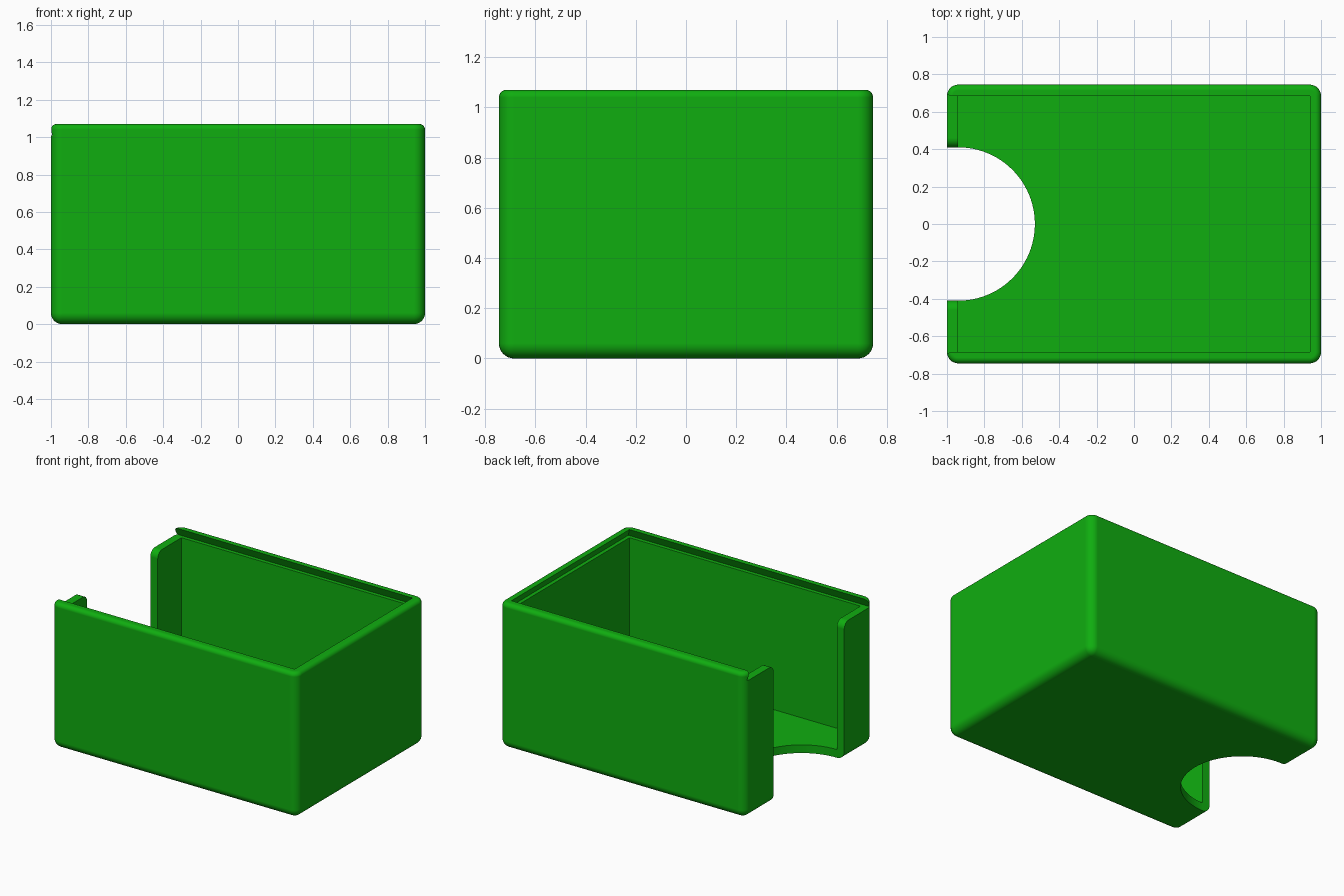
import bpy
import bmesh
from math import radians, sin, cos, pi

if "Cube" in bpy.data.objects:
    bpy.data.objects.remove(bpy.data.objects["Cube"])

X, Y, H = 1.0, 0.745, 1.07       # half length, half width, height
WALL, R, TOP_R = 0.06, 0.06, 0.03
LEDGE = 1.01                     # height of the lid slot floor
NOTCH, FILLET = 0.41, 0.05       # half width of the opening, its top rounding


def finish(name, bm):
    bmesh.ops.recalc_face_normals(bm, faces=bm.faces[:])
    mesh = bpy.data.meshes.new(name)
    bm.to_mesh(mesh)
    bm.free()
    obj = bpy.data.objects.new(name, mesh)
    bpy.context.collection.objects.link(obj)
    return obj


def loft(name, lower, upper):
    """Solid between two matching outlines."""
    bm = bmesh.new()
    a = [bm.verts.new(p) for p in lower]
    b = [bm.verts.new(p) for p in upper]
    bm.faces.new(a)
    bm.faces.new(b)
    n = len(a)
    for i in range(n):
        j = (i + 1) % n
        bm.faces.new((a[i], a[j], b[j], b[i]))
    return finish(name, bm)


def rect(x0, x1, y, z):
    return [(x0, -y, z), (x1, -y, z), (x1, y, z), (x0, y, z)]


# Outer shell: rounded block with a tighter rounding along the top
bm = bmesh.new()
bmesh.ops.create_cube(bm, size=1)
for v in bm.verts:
    v.co = (v.co.x * 2 * X, v.co.y * 2 * Y, (v.co.z + 0.5) * H)


def on_top(e):
    return all(v.co.z > H - 1e-4 for v in e.verts)


bmesh.ops.bevel(bm, geom=[e for e in bm.edges if not on_top(e)], offset=R,
                offset_type='OFFSET', segments=8, profile=0.5, affect='EDGES')
rim = [e for e in bm.edges if on_top(e)]
bmesh.ops.bevel(bm, geom=rim, offset=TOP_R, offset_type='OFFSET',
                segments=5, profile=0.5, affect='EDGES')
box = finish("open_box", bm)

# Inner cavity
ix, iy = X - WALL, Y - WALL
cavity = loft("cavity_cutter", rect(-ix, ix, iy, WALL), rect(-ix, ix, iy, H + 0.1))

# Dovetail slot for a sliding lid, open at the right end
under = 0.028
slope = under / (H - LEDGE)
z_end = H + 0.02
top_in = under - slope * (z_end - LEDGE)
slot = loft("lid_slot_cutter",
            rect(-X - 0.2, ix + under, iy + under, LEDGE),
            rect(-X - 0.2, ix + top_in, iy + top_in, z_end))

# Opening in the right end wall, with rounded top corners
half = [(NOTCH, -0.1)]
for i in range(9):
    t = i / 8 * pi / 2
    half.append((NOTCH + FILLET * (1 - cos(t)), LEDGE - FILLET + FILLET * sin(t)))
half.append((NOTCH + FILLET, H + 0.1))
outline = half + [(-y, z) for y, z in reversed(half)]
opening = loft("opening_cutter", [(-X - 0.2, y, z) for y, z in outline],
               [(-ix, y, z) for y, z in outline])

# Half-round finger cutout in the floor
ring = [(-ix + NOTCH * cos(i * pi / 48), NOTCH * sin(i * pi / 48)) for i in range(-24, 25)]
finger = loft("finger_cutter", [(x, y, -0.1) for x, y in ring],
              [(x, y, 0.5) for x, y in ring])

# Carve the shell, then discard the cutters
cutters = [cavity, slot, opening, finger]
for c in cutters:
    c.hide_render = True
    mod = box.modifiers.new(c.name, 'BOOLEAN')
    mod.operation = 'DIFFERENCE'
    mod.solver = 'EXACT'
    mod.object = c
bpy.context.view_layer.update()
carved = bpy.data.meshes.new_from_object(
    box.evaluated_get(bpy.context.evaluated_depsgraph_get()))
box.modifiers.clear()
box.data = carved
for c in cutters:
    bpy.data.objects.remove(c)

# Green plastic
green = bpy.data.materials.new("green_plastic")
green.use_nodes = True
colour = (0.005, 0.42, 0.005, 1)
green.diffuse_color = colour
green.node_tree.nodes["Principled BSDF"].inputs["Base Color"].default_value = colour
box.data.materials.clear()
box.data.materials.append(green)

# Smooth roundings with crisp edges and even flat sides
bpy.ops.object.select_all(action='DESELECT')
box.select_set(True)
bpy.context.view_layer.objects.active = box
bpy.ops.object.shade_smooth_by_angle(angle=radians(30))
weighted = box.modifiers.new("even_normals", 'WEIGHTED_NORMAL')
weighted.keep_sharp = True
